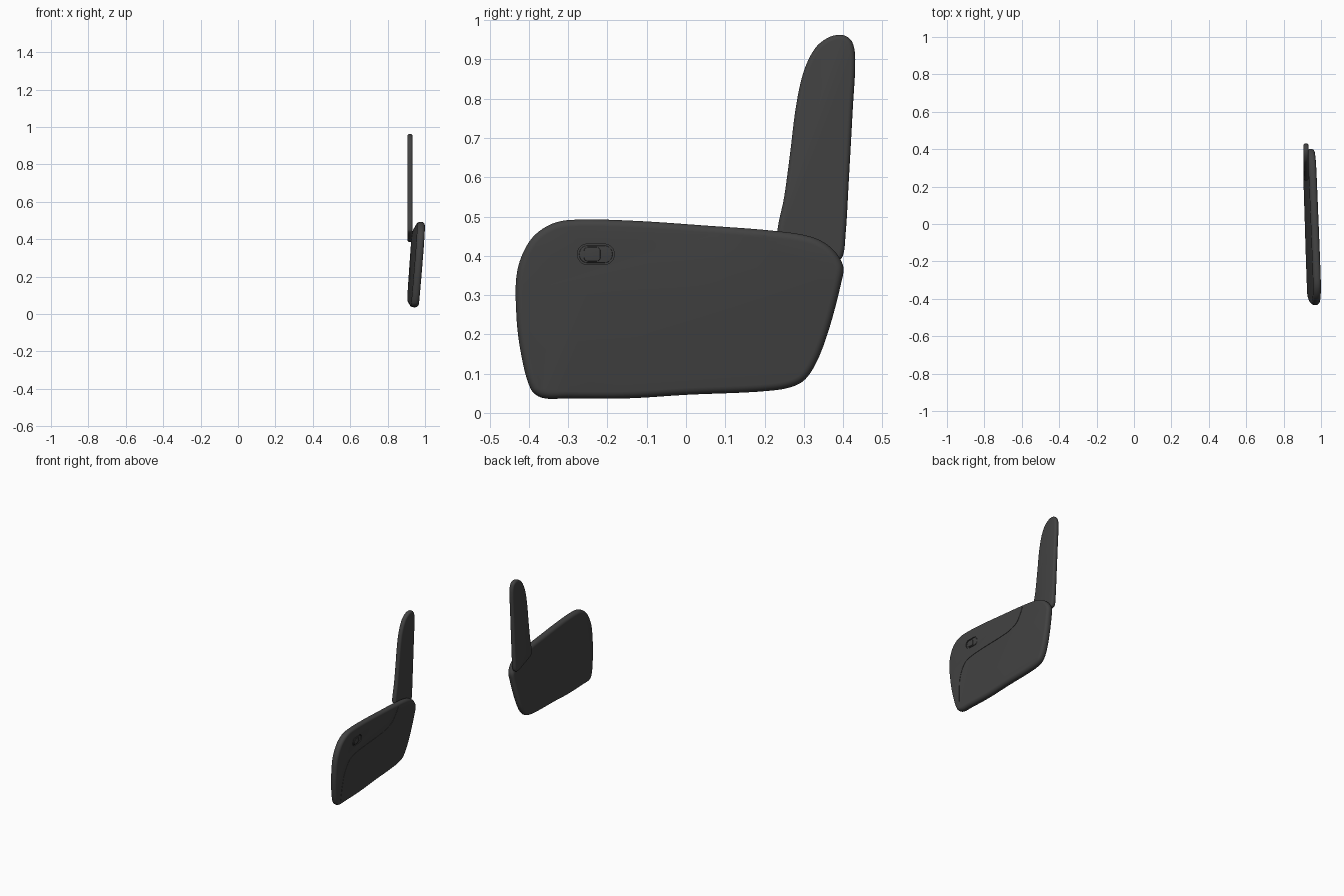
import bpy, bmesh, math
from mathutils import Vector
from mathutils.geometry import interpolate_bezier

if "Cube" in bpy.data.objects:
    bpy.data.objects.remove(bpy.data.objects["Cube"])

charcoal = bpy.data.materials.new("charcoal")
charcoal.diffuse_color = (0.055, 0.055, 0.055, 1)
charcoal.use_nodes = True
charcoal.node_tree.nodes["Principled BSDF"].inputs["Base Color"].default_value = charcoal.diffuse_color


def smooth(pts, closed=True, steps=7):
    """Smooth line through the given (y, z) points."""
    p = [Vector(q) for q in pts]
    n = len(p)
    tan = []
    for i in range(n):
        a = p[i - 1] if closed or i > 0 else p[0]
        b = p[(i + 1) % n] if closed or i < n - 1 else p[-1]
        tan.append((b - a) / ((p[i] - a).length + (b - p[i]).length))
    out = []
    for i in range(n if closed else n - 1):
        j = (i + 1) % n
        d = (p[j] - p[i]).length / 3
        out += [q.xy for q in interpolate_bezier(
            p[i].to_3d(), (p[i] + tan[i] * d).to_3d(),
            (p[j] - tan[j] * d).to_3d(), p[j].to_3d(), steps)[:-1]]
    return out if closed else out + [p[-1]]


def panel_lean(y, z):
    return 0.95 + 0.08 * (z - 0.26) - 0.035 * y


def slab(name, outline, x0, x1, rim=0.0, place=panel_lean):
    """Flat slab with an optional rounded rim, sheared into place."""
    n = len(outline)
    area = sum(outline[i - 1].cross(outline[i]) for i in range(n))
    sign = 1 if area > 0 else -1
    inward = []
    for i in range(n):
        t = (outline[(i + 1) % n] - outline[i - 1]).normalized()
        inward.append(Vector((-t.y, t.x)) * sign)
    if rim:
        angles = [math.pi / 2 * k / 5 for k in range(6)]
        side = [(rim * (1 - math.sin(a)), rim * (1 - math.cos(a))) for a in angles]
    else:
        side = [(0, 0)]
    rings = [(ins, x0 + dx) for ins, dx in side]
    rings += [(ins, x1 - dx) for ins, dx in reversed(side)]
    bm = bmesh.new()
    loops = []
    for ins, x in rings:
        loop = []
        for p, v in zip(outline, inward):
            q = p + v * ins
            loop.append(bm.verts.new((x + place(q.x, q.y), q.x, q.y)))
        loops.append(loop)
    for a, b in zip(loops, loops[1:]):
        for i in range(n):
            j = (i + 1) % n
            bm.faces.new((a[i], a[j], b[j], b[i]))
    bm.faces.new(loops[0])
    bm.faces.new(loops[-1])
    bmesh.ops.recalc_face_normals(bm, faces=bm.faces)
    me = bpy.data.meshes.new(name)
    bm.to_mesh(me)
    bm.free()
    me.materials.append(charcoal)
    ob = bpy.data.objects.new(name, me)
    bpy.context.collection.objects.link(ob)
    return ob


def rounded_rect(y0, y1, z0, z1, r):
    pts = []
    for k, (cy, cz) in enumerate([(y1 - r, z1 - r), (y0 + r, z1 - r),
                                  (y0 + r, z0 + r), (y1 - r, z0 + r)]):
        for s in range(6):
            a = math.pi / 2 * (k + s / 5)
            pts.append(Vector((cy + r * math.cos(a), cz + r * math.sin(a))))
    return pts


def activate(ob):
    bpy.ops.object.select_all(action='DESELECT')
    ob.select_set(True)
    bpy.context.view_layer.objects.active = ob


def carve(ob, cutter):
    activate(ob)
    mod = ob.modifiers.new("carve", 'BOOLEAN')
    mod.operation = 'DIFFERENCE'
    mod.solver = 'EXACT'
    mod.object = cutter
    bpy.ops.object.modifier_apply(modifier=mod.name)
    bpy.data.objects.remove(cutter)


HALF = 0.021

# Large leaning side panel
side_panel = slab("side_panel", smooth([
    (-0.365, 0.038), (-0.395, 0.06), (-0.42, 0.15), (-0.432, 0.25), (-0.43, 0.36),
    (-0.40, 0.435), (-0.355, 0.475), (-0.30, 0.491), (-0.15, 0.490), (0.05, 0.477),
    (0.23, 0.463), (0.32, 0.448), (0.37, 0.42), (0.40, 0.375), (0.395, 0.33),
    (0.36, 0.20), (0.325, 0.115), (0.29, 0.075), (0.22, 0.057), (0, 0.046),
    (-0.15, 0.037), (-0.30, 0.037)]), -HALF, HALF, 0.018)

# Seam groove on the outer face
line = smooth([(-0.362, 0.06), (-0.355, 0.16), (-0.34, 0.235), (-0.30, 0.30),
               (-0.25, 0.322), (-0.15, 0.333), (0, 0.341), (0.08, 0.35),
               (0.14, 0.372), (0.17, 0.405), (0.20, 0.452)], closed=False)
left, right = [], []
for i, p in enumerate(line):
    t = (line[min(i + 1, len(line) - 1)] - line[max(i - 1, 0)]).normalized()
    off = Vector((-t.y, t.x)) * 0.0012
    left.append(p + off)
    right.append(p - off)
carve(side_panel, slab("seam_cutter", left + right[::-1], HALF - 0.003, HALF + 0.01))

# Switch recess with a raised rocker
carve(side_panel, slab("recess_cutter", rounded_rect(-0.276, -0.183, 0.378, 0.430, 0.024),
                       HALF - 0.005, HALF + 0.01))
switch_base = slab("switch_base", rounded_rect(-0.272, -0.187, 0.382, 0.426, 0.021),
                   HALF - 0.008, HALF - 0.001, 0.002)
switch_rocker = slab("switch_rocker", rounded_rect(-0.260, -0.218, 0.386, 0.422, 0.010),
                     HALF - 0.003, HALF + 0.003, 0.002)

# Upright fin behind the panel
upright_fin = slab("upright_fin", smooth([
    (0.232, 0.45), (0.25, 0.55), (0.265, 0.66), (0.28, 0.78), (0.30, 0.87),
    (0.33, 0.93), (0.365, 0.957), (0.40, 0.962), (0.423, 0.945), (0.431, 0.90),
    (0.425, 0.78), (0.415, 0.60), (0.406, 0.45), (0.397, 0.395), (0.37, 0.385),
    (0.30, 0.41), (0.25, 0.43)]), 0.905, 0.934, 0.0125, lambda y, z: 0)

for ob in (side_panel, switch_base, switch_rocker, upright_fin):
    activate(ob)
    bpy.ops.object.shade_smooth_by_angle(angle=math.radians(35))
